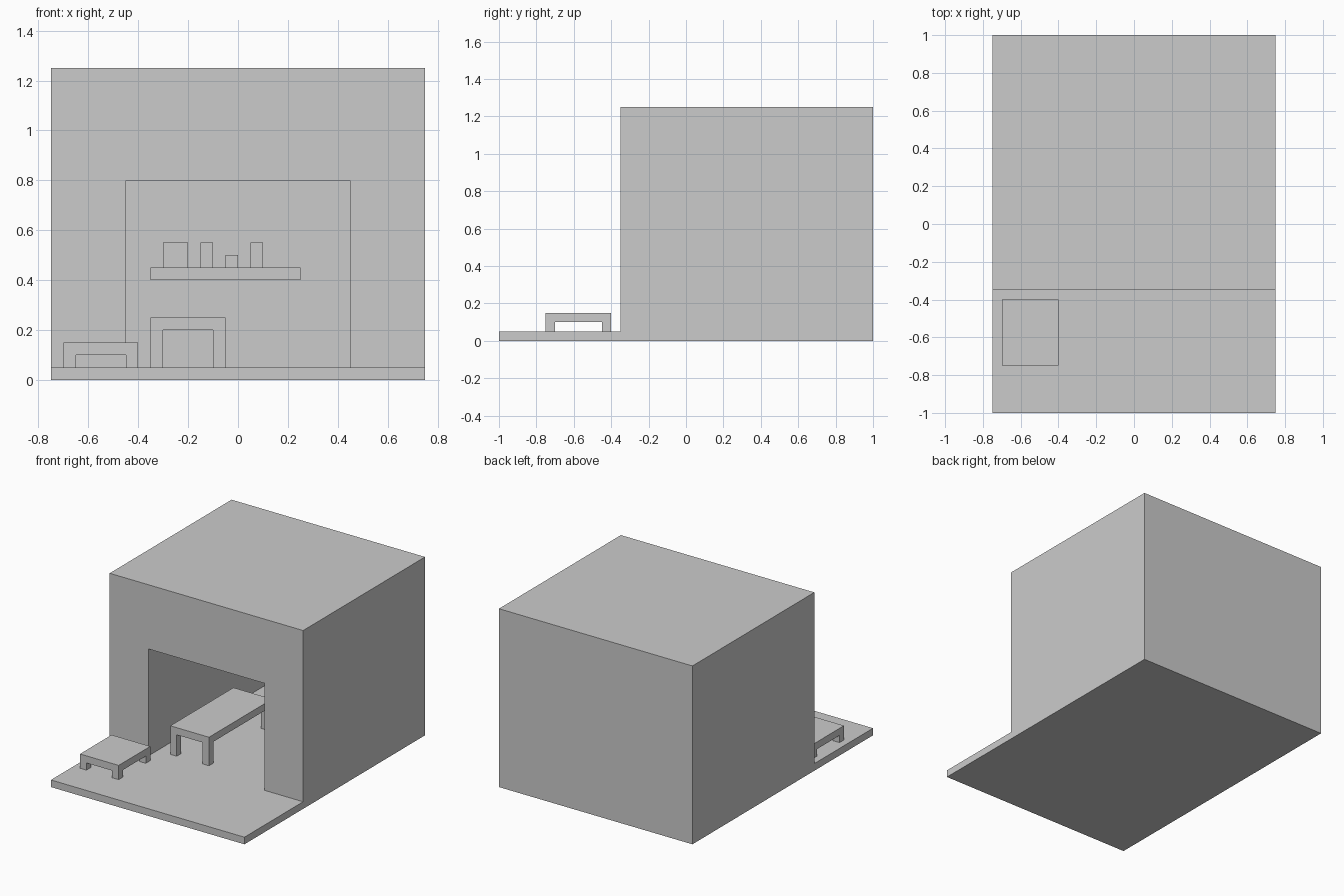
import bpy
import bmesh

if "Cube" in bpy.data.objects:
    bpy.data.objects.remove(bpy.data.objects["Cube"])


def prism(name, profile, x0, x1):
    """Extrude a (y, z) outline along x."""
    bm = bmesh.new()
    face = bm.faces.new([bm.verts.new((x0, y, z)) for y, z in profile])
    ext = bmesh.ops.extrude_face_region(bm, geom=[face])
    verts = [v for v in ext["geom"] if isinstance(v, bmesh.types.BMVert)]
    bmesh.ops.translate(bm, verts=verts, vec=(x1 - x0, 0, 0))
    bmesh.ops.recalc_face_normals(bm, faces=bm.faces)
    mesh = bpy.data.meshes.new(name)
    bm.to_mesh(mesh)
    bm.free()
    ob = bpy.data.objects.new(name, mesh)
    bpy.context.collection.objects.link(ob)
    return ob


def box(name, x0, x1, y0, y1, z0, z1):
    return prism(name, [(y0, z0), (y1, z0), (y1, z1), (y0, z1)], x0, x1)


def table(name, x0, x1, y0, y1, height, t=0.05, floor=0.05):
    """Slab top on four square corner legs."""
    box(name + "_top", x0, x1, y0, y1, height - t, height)
    for side, lx in (("left", x0), ("right", x1 - t)):
        for end, ly in (("front", y0), ("back", y1 - t)):
            box(f"{name}_leg_{end}_{side}", lx, lx + t, ly, ly + t,
                floor, height - t)


# Building with its front terrace, one stepped side profile
building = prism("building", [(-1, 0), (1, 0), (1, 1.25), (-0.35, 1.25),
                              (-0.35, 0.05), (-1, 0.05)], -0.75, 0.75)

# Open-fronted room cut into the block, back wall left standing
cutter = box("room_cutter", -0.45, 0.45, -0.5, 0.95, 0.05, 0.8)
cutter.hide_render = True
cutter.hide_viewport = True
cut = building.modifiers.new("room", "BOOLEAN")
cut.operation = "DIFFERENCE"
cut.solver = "EXACT"
cut.object = cutter

# Outdoor bench and indoor table
table("bench", -0.7, -0.4, -0.75, -0.4, 0.15)
table("table", -0.35, -0.05, -0.25, 0.45, 0.25)

# Wall shelf on the back wall, with a row of goods
box("shelf", -0.35, 0.25, 0.75, 0.95, 0.4, 0.45)
for i, (x0, x1, top) in enumerate([(-0.3, -0.2, 0.55), (-0.15, -0.1, 0.55),
                                   (-0.05, 0, 0.5), (0.05, 0.1, 0.55)]):
    box(f"shelf_item_{i + 1}", x0, x1, 0.8, 0.9, 0.45, top)
